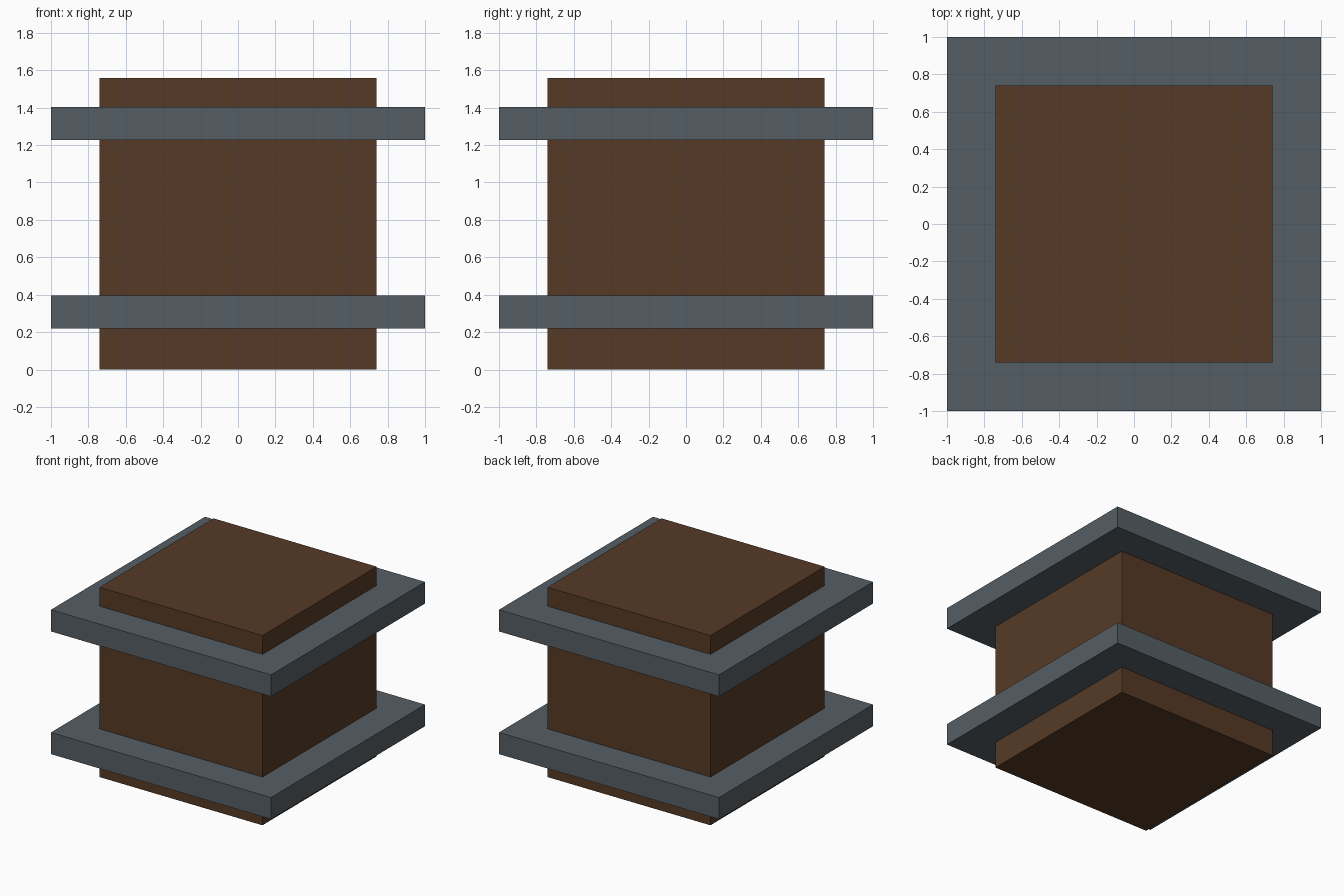
import bpy

if "Cube" in bpy.data.objects:
    bpy.data.objects.remove(bpy.data.objects["Cube"])


def material(name, color):
    mat = bpy.data.materials.new(name)
    mat.diffuse_color = (*color, 1.0)
    mat.use_nodes = True
    mat.node_tree.nodes["Principled BSDF"].inputs["Base Color"].default_value = mat.diffuse_color
    return mat


def square_block(name, half, z0, z1, mat):
    bpy.ops.mesh.primitive_cube_add(size=2, location=(0, 0, (z0 + z1) / 2))
    obj = bpy.context.object
    obj.name = name
    obj.scale = (half, half, (z1 - z0) / 2)
    bpy.ops.object.transform_apply(location=False, rotation=False, scale=True)
    obj.data.materials.append(mat)
    return obj


wood = material("dark_wood", (0.093, 0.042, 0.019))
metal = material("slate_metal", (0.093, 0.114, 0.13))

# Wooden body
square_block("wooden_body", 0.741, 0.0, 1.559, wood)

# Projecting metal bands
for name, z0, z1 in (("lower_band", 0.218, 0.396), ("upper_band", 1.226, 1.404)):
    square_block(name, 1.0, z0, z1, metal)
